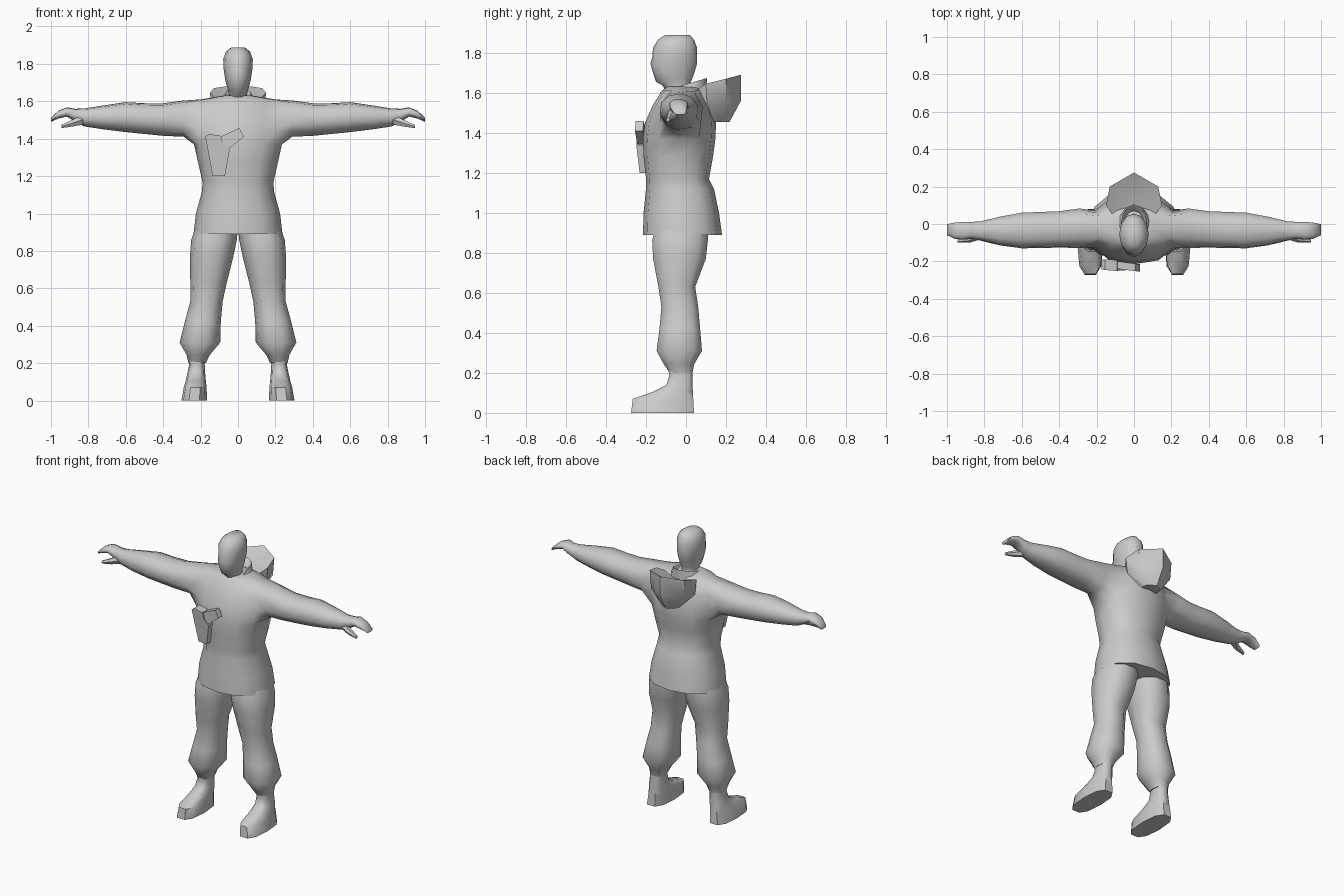
import bpy, bmesh, math
from mathutils import Vector

if "Cube" in bpy.data.objects:
    bpy.data.objects.remove(bpy.data.objects["Cube"])

grey = bpy.data.materials.new("plain grey")
grey.diffuse_color = (0.6, 0.6, 0.6, 1)
grey.use_nodes = True
grey.node_tree.nodes["Principled BSDF"].inputs["Base Color"].default_value = grey.diffuse_color


def finish(bm, name, angle=50):
    bmesh.ops.recalc_face_normals(bm, faces=bm.faces)
    me = bpy.data.meshes.new(name)
    bm.to_mesh(me)
    bm.free()
    ob = bpy.data.objects.new(name, me)
    bpy.context.collection.objects.link(ob)
    me.materials.append(grey)
    if angle:
        bpy.ops.object.select_all(action='DESELECT')
        ob.select_set(True)
        bpy.context.view_layer.objects.active = ob
        bpy.ops.object.shade_smooth_by_angle(angle=math.radians(angle))
    return ob


def spow(v, p):
    return math.copysign(abs(v) ** p, v)


def skin(bm, rings):
    for a, b in zip(rings, rings[1:]):
        n = len(a)
        for i in range(n):
            bm.faces.new((a[i], a[(i + 1) % n], b[(i + 1) % n], b[i]))


def stack(bm, rows, n=12, p=0.85, caps=True):
    """Horizontal rings; each row is z, xmin, xmax, ymin, ymax."""
    rings = []
    for z, x0, x1, y0, y1 in rows:
        ring = []
        for i in range(n):
            t = math.tau * i / n
            ring.append(bm.verts.new(((x0 + x1) / 2 + (x1 - x0) / 2 * spow(math.cos(t), p),
                                      (y0 + y1) / 2 + (y1 - y0) / 2 * spow(math.sin(t), p), z)))
        rings.append(ring)
    skin(bm, rings)
    if caps:
        bm.faces.new(rings[0])
        bm.faces.new(rings[-1])
    return rings


# Jacket body with open armholes, sleeves and hands grown from them
bm = bmesh.new()
torso = [(0.89, .238, -.215, .18), (1.0, .225, -.212, .165), (1.12, .192, -.2, .14),
         (1.17, .19, -.2, .115), (1.28, .215, -.212, .135), (1.37, .235, -.215, .147),
         (1.45, .24, -.205, .15), (1.54, .235, -.165, .125), (1.61, .2, -.12, .09),
         (1.63, .08, -.1, .06)]
rings = stack(bm, [(z, -h, h, a, b) for z, h, a, b in torso])
for s, cols in ((1, (11, 0)), (-1, (5, 6))):
    mid = cols[1]
    lo, hi = 5, 8
    bm.faces.ensure_lookup_table()
    for r in range(lo, hi):
        for c in cols:
            vs = {rings[r][c], rings[r][(c + 1) % 12], rings[r + 1][c], rings[r + 1][(c + 1) % 12]}
            face = next(f for f in rings[r][c].link_faces if set(f.verts) == vs)
            bm.faces.remove(face)
    hole = [rings[r][c % 12] for r in range(lo, hi + 1) for c in (mid - 1, mid, mid + 1)
            if r in (lo, hi) or c != mid]
    for r in range(lo + 1, hi):
        bm.verts.remove(rings[r][mid])
    ctr = Vector((0, -0.02, 1.495))
    ang = lambda v: math.atan2(v.co.z - ctr.z, v.co.y - ctr.y)
    hole.sort(key=ang)
    angles = [math.tau * i / len(hole) - math.pi for i in range(len(hole))]
    shift = ang(hole[0]) + math.pi
    # x, zmin, zmax, ymin, ymax
    arm = [(.29, 1.41, 1.605, -.13, .085), (.4, 1.415, 1.59, -.128, .07),
           (.5, 1.425, 1.59, -.13, .066), (.6, 1.435, 1.596, -.132, .062),
           (.72, 1.45, 1.578, -.115, .04), (.82, 1.465, 1.562, -.09, .015),
           (.87, 1.49, 1.56, -.08, .012), (.915, 1.518, 1.568, -.085, .012),
           (.96, 1.508, 1.55, -.08, .008), (1.0, 1.49, 1.512, -.06, 0)]
    sleeve = [hole]
    for x, z0, z1, y0, y1 in arm:
        sleeve.append([bm.verts.new((s * x, (y0 + y1) / 2 + (y1 - y0) / 2 * spow(math.cos(t + shift / 2), .9),
                                     (z0 + z1) / 2 + (z1 - z0) / 2 * spow(math.sin(t + shift / 2), .9)))
                       for t in angles])
    skin(bm, sleeve)
    bm.faces.new(sleeve[-1])
finish(bm, "jacket_and_arms", 60)

# Thumbs
for s, side in ((1, "left"), (-1, "right")):
    bm = bmesh.new()
    path = [(.82, -.05, 1.505, .032), (.88, -.078, 1.485, .022), (.945, -.09, 1.465, .01)]
    tube = [[bm.verts.new((s * x, y + r * math.cos(math.tau * i / 6), z + r * math.sin(math.tau * i / 6)))
             for i in range(6)] for x, y, z, r in path]
    skin(bm, tube)
    bm.faces.new(tube[0])
    bm.faces.new(tube[-1])
    finish(bm, side + "_thumb")

# Head and neck
bm = bmesh.new()
head = [(1.58, .05, -.09, .03), (1.635, .048, -.115, .02), (1.655, .052, -.15, .025),
        (1.7, .065, -.165, .042), (1.745, .073, -.178, .055), (1.78, .078, -.168, .056),
        (1.825, .079, -.165, .055), (1.865, .065, -.14, .04), (1.888, .036, -.105, .02)]
stack(bm, [(z, -h, h, a, b) for z, h, a, b in head], p=1)
finish(bm, "head", 60)

# Standing collar, dipping towards the front
bm = bmesh.new()
col = stack(bm, [(1.6, -.1, .1, -.135, .1), (1.66, -.07, .07, -.12, .105),
                 (1.65, -.055, .055, -.1, .085), (1.6, -.05, .05, -.09, .06)], p=1, caps=False)
for ring in col[1:3]:
    for v in ring:
        v.co.z += (v.co.y - .06) * .3
finish(bm, "collar", 40)

# Hood folded down on the back: sloping opening above a pointed bowl
bm = bmesh.new()
half = [(.1, .03, 1.6), (.15, .1, 1.645), (.13, .2, 1.67)]
rim = [Vector(c) for c in half] + [Vector((0, .275, 1.69))] + [Vector((-x, y, z)) for x, y, z in half[::-1]]
low = Vector((0, .19, 1.455))
levels = []
for k, drop in ((1, 0), (.93, .55), (.4, 1)):
    ring = []
    for v in rim:
        c = Vector((0, .16 + .02 * drop, v.z))
        q = c + (v - c) * k
        q.z = v.z * (1 - drop) + low.z * drop
        if v.y > .25 and drop == .55:
            q.y = .275
        ring.append(bm.verts.new(q))
    levels.append(ring)
skin(bm, levels)
bm.faces.new(levels[-1])
pit = bm.verts.new((0, .12, 1.61))
for i in range(7):
    bm.faces.new((levels[0][i], levels[0][(i + 1) % 7], pit))
finish(bm, "hood", 40)

# Baggy trouser legs running down into boots
leg = [(.93, .0, .225, -.16, .12), (.86, .006, .25, -.175, .115), (.77, .025, .257, -.17, .105),
       (.63, .06, .255, -.142, .05), (.53, .082, .255, -.127, .065), (.42, .092, .285, -.137, .075),
       (.31, .095, .312, -.152, .085), (.245, .15, .275, -.115, .045), (.2, .172, .265, -.085, .035)]
boot = [(.25, .175, .265, -.1, .035), (.19, .178, .262, -.085, .035), (.14, .175, .272, -.1, .035),
        (.105, .172, .28, -.17, .038), (.07, .168, .29, -.272, .042), (0, .165, .302, -.28, .046)]
for s, side in ((1, "left"), (-1, "right")):
    for rows, part, p in ((leg, "trouser_leg", .85), (boot, "boot", .75)):
        bm = bmesh.new()
        stack(bm, [(z, s * a, s * b, c, d) for z, a, b, c, d in rows], n=10, p=p)
        finish(bm, side + "_" + part, 50)


# Chest holster with a pistol grip, as bevel-free slabs
def slab(name, outline, front, back):
    bm = bmesh.new()
    f, b = [[bm.verts.new((x, fn(x, z), z)) for x, z in outline] for fn in (front, back)]
    skin(bm, [f, b])
    bm.faces.new(f)
    bm.faces.new(b)
    finish(bm, name, 0)


slab("holster", [(-.175, 1.41), (-.155, 1.425), (-.09, 1.415), (-.08, 1.37), (-.045, 1.34), (-.07, 1.2), (-.135, 1.2)],
     lambda x, z: -.222 - .1 * (z - 1.2) - .1 * (x + .17), lambda x, z: -.19)
slab("pistol_grip", [(-.095, 1.41), (.008, 1.458), (.032, 1.41), (-.05, 1.345), (-.08, 1.36)],
     lambda x, z: -.238 - .13 * (x + .1), lambda x, z: -.198 - .13 * (x + .1))
